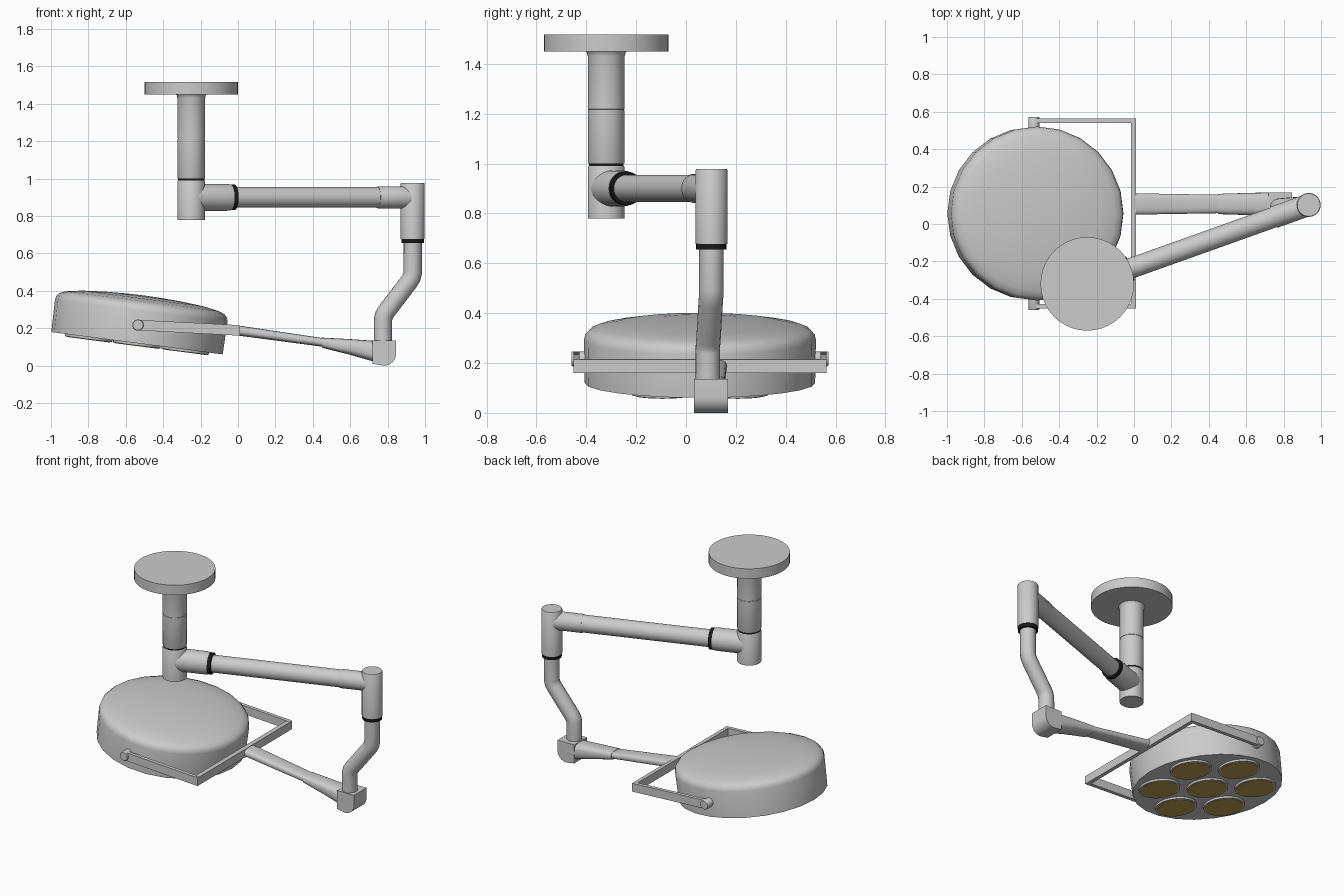
import bpy, math
from mathutils import Vector, Matrix

if "Cube" in bpy.data.objects:
    bpy.data.objects.remove(bpy.data.objects["Cube"])

def material(name, rgb):
    m = bpy.data.materials.new(name)
    m.diffuse_color = (*rgb, 1)
    m.use_nodes = True
    m.node_tree.nodes["Principled BSDF"].inputs["Base Color"].default_value = m.diffuse_color
    return m

BLACK = material("black", (0.01, 0.01, 0.01))
AMBER = material("amber_lens", (0.5, 0.34, 0.09))

def make(name, verts, faces, mat=None, angle=35):
    me = bpy.data.meshes.new(name)
    me.from_pydata([tuple(v) for v in verts], [], faces)
    me.polygons.foreach_set("use_smooth", [True] * len(me.polygons))
    me.set_sharp_from_angle(angle=math.radians(angle))
    if mat:
        me.materials.append(mat)
    ob = bpy.data.objects.new(name, me)
    bpy.context.collection.objects.link(ob)
    return ob

def skin(name, rings, mat=None):
    """Bridge equal rings of points and cap both ends."""
    n = len(rings[0])
    faces = [(k*n + i, k*n + (i+1) % n, (k+1)*n + (i+1) % n, (k+1)*n + i)
             for k in range(len(rings)-1) for i in range(n)]
    faces += [tuple(reversed(range(n))), tuple(range((len(rings)-1)*n, len(rings)*n))]
    return make(name, [v for r in rings for v in r], faces, mat)

def lathe(name, profile, origin=(0, 0, 0), axis=(0, 0, 1), n=32, mat=None):
    """Revolve (radius, height) pairs, given from low to high along the axis."""
    q = Vector(axis).to_track_quat('Z', 'Y')
    rings = [[Vector(origin) + q @ Vector((r*math.cos(2*math.pi*i/n), r*math.sin(2*math.pi*i/n), h))
              for i in range(n)] for r, h in profile]
    return skin(name, rings, mat)

def prism(name, pts, y0, y1):
    """Extrude an xz outline (clockwise from the front) along y."""
    return skin(name, [[(x, y, z) for x, z in pts] for y in (y0, y1)])

def arc(cx, cz, r, a0, a1, n):
    return [(cx + r*math.cos(math.radians(a0 + (a1-a0)*i/n)),
             cz + r*math.sin(math.radians(a0 + (a1-a0)*i/n))) for i in range(n+1)]

def loft_x(name, sections, n=24, power=0.7):
    """Rounded sections (x, y, z, half width, half height) along x."""
    sp = lambda v: math.copysign(abs(v)**power, v)
    rings = [[(x, y + hy*sp(math.cos(2*math.pi*i/n)), z + hz*sp(math.sin(2*math.pi*i/n)))
              for i in range(n)] for x, y, z, hy, hz in sections]
    return skin(name, rings)

# Ceiling mount, drop column and hub
col = (-0.25, -0.32, 0)
lathe("ceiling_plate", [(0.25, 1.45), (0.25, 1.517)], col, n=40)
lathe("column", [(0.072, 1.0), (0.074, 1.005), (0.074, 1.212), (0.072, 1.213), (0.072, 1.217),
                 (0.074, 1.218), (0.074, 1.432), (0.078, 1.445), (0.084, 1.452)], col)
lathe("column_ring", [(0.07, 0.985), (0.07, 1.002)], col, mat=BLACK)
lathe("column_hub", [(0.074, 0.78), (0.074, 0.985), (0.071, 0.99)], col)

# Horizontal arm with sleeves at both ends
start, end = Vector((-0.25, -0.32, 0.9)), Vector((0.933, 0.102, 0.9))
d = end - start
L = d.length
lathe("hub_sleeve", [(0.072, 0.0), (0.072, 0.2), (0.069, 0.222)], start, d)
lathe("arm_ring", [(0.068, 0.222), (0.068, 0.245)], start, d, mat=BLACK)
lathe("upper_arm", [(0.055, 0.24), (0.055, L - 0.15)], start, d)
lathe("elbow_sleeve", [(0.057, L-0.2), (0.059, L-0.195), (0.059, L-0.02)], start, d)

# Vertical elbow and cranked drop tube
elbow = (0.934, 0.102, 0)
lathe("elbow", [(0.064, 0.678), (0.064, 0.973), (0.061, 0.978)], elbow)
lathe("elbow_ring", [(0.061, 0.655), (0.061, 0.68)], elbow, mat=BLACK)
cu = bpy.data.curves.new("drop_tube", 'CURVE')
cu.dimensions = '3D'
cu.bevel_depth = 0.049
cu.bevel_resolution = 6
cu.use_fill_caps = True
path = [(0.934, 0.102, 0.66), (0.934, 0.102, 0.495), (0.928, 0.101, 0.47), (0.912, 0.099, 0.445),
        (0.797, 0.09, 0.295), (0.781, 0.088, 0.27), (0.775, 0.088, 0.245), (0.775, 0.088, 0.09)]
sp = cu.splines.new('POLY')
sp.points.add(len(path) - 1)
for p, c in zip(sp.points, path):
    p.co = (*c, 1)
sp.use_smooth = True
bpy.context.collection.objects.link(bpy.data.objects.new("drop_tube", cu))

# Lower knuckle and tapered arm
prism("knuckle", [(0.72, 0.135), (0.845, 0.135)] + arc(0.78, 0.065, 0.065, 0, -90, 8) + [(0.72, 0.01)],
      0.033, 0.168)
loft_x("arm_socket", [(0.45, 0.107, 0.123, 0.054, 0.027), (0.6, 0.107, 0.1, 0.059, 0.042),
                      (0.74, 0.105, 0.075, 0.064, 0.057), (0.78, 0.105, 0.07, 0.064, 0.055)])
loft_x("lower_arm", [(0.0, 0.107, 0.188, 0.057, 0.027), (0.47, 0.107, 0.122, 0.049, 0.023)])

# Yoke: crossbar, two side bars and pivots
cy = 0.056
prism("yoke_crossbar", [(-0.016, 0.217), (0.012, 0.215), (0.012, 0.16), (-0.016, 0.162)],
      cy - 0.507, cy + 0.507)
for side, tag in ((1, "back"), (-1, "front")):
    ys = sorted((cy + side*0.483, cy + side*0.507))
    prism("yoke_bar_" + tag, [(0.0, 0.217), (0.0, 0.161)] + arc(-0.535, 0.217, 0.028, 267, 87, 8), *ys)
    lathe("yoke_pivot_" + tag, [(0.03, 0.43), (0.03, 0.511), (0.027, 0.516)],
          (-0.535, cy, 0.217), (0, side, 0), n=24)

# Tilted lamp head with seven lenses underneath
tilt = Matrix.Translation((-0.54, cy, 0.12)) @ Matrix.Rotation(math.radians(7.4), 4, 'Y')
head = [lathe("lamp_head", [(0.462, 0), (0.465, 0.175), (0.46, 0.197), (0.445, 0.213), (0.415, 0.226),
                            (0.33, 0.241), (0.2, 0.252), (0.08, 0.257), (0.01, 0.258)], n=24)]
spots = [(0, 0)] + [(0.3*math.cos(math.radians(30 + 60*k)), 0.3*math.sin(math.radians(30 + 60*k)))
                    for k in range(6)]
for i, (x, y) in enumerate(spots):
    head.append(lathe(f"lens_rim_{i}", [(0.118, -0.013), (0.127, -0.012), (0.129, 0.004)], (x, y, 0)))
    head.append(lathe(f"lens_{i}", [(0.117, -0.015), (0.117, -0.005)], (x, y, 0), mat=AMBER))
for ob in head:
    ob.matrix_world = tilt
